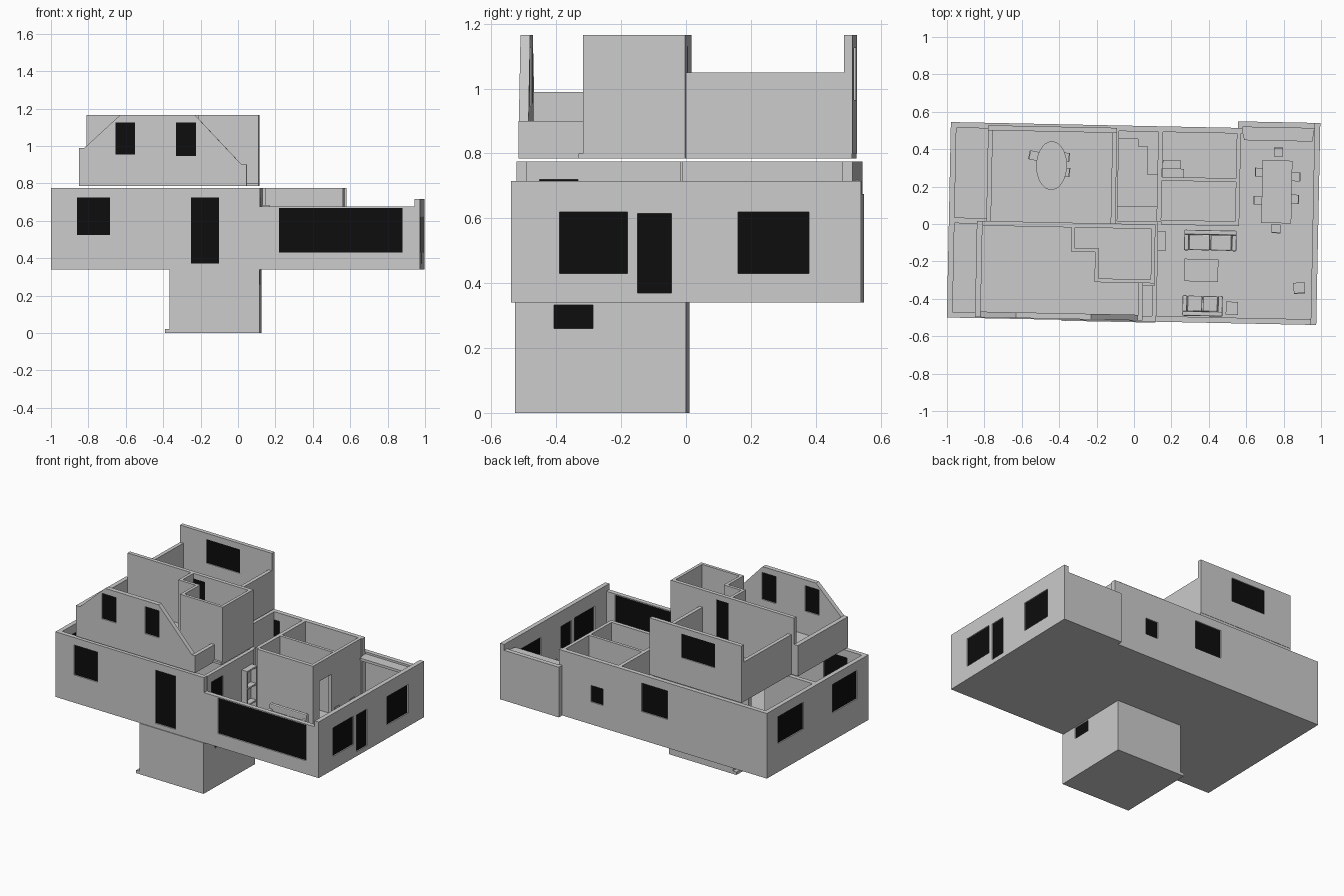
import bpy, bmesh, math
from mathutils import Matrix

if "Cube" in bpy.data.objects:
    bpy.data.objects.remove(bpy.data.objects["Cube"])

black = bpy.data.materials.new("dark_glass")
black.diffuse_color = (0.004, 0.004, 0.004, 1)
black.use_nodes = True
black.node_tree.nodes["Principled BSDF"].inputs["Base Color"].default_value = black.diffuse_color


def finish(name, bm, place=None, mat=None):
    bmesh.ops.recalc_face_normals(bm, faces=bm.faces)
    me = bpy.data.meshes.new(name)
    bm.to_mesh(me)
    bm.free()
    if place:
        me.transform(place)
    ob = bpy.data.objects.new(name, me)
    bpy.context.collection.objects.link(ob)
    if mat:
        me.materials.append(mat)
    return ob


def boxes(name, parts, place=None, mat=None):
    bm = bmesh.new()
    for x0, x1, y0, y1, z0, z1 in parts:
        m = Matrix.Translation(((x0 + x1) / 2, (y0 + y1) / 2, (z0 + z1) / 2)) @ Matrix.Diagonal((x1 - x0, y1 - y0, z1 - z0, 1))
        bmesh.ops.create_cube(bm, size=1, matrix=m)
    return finish(name, bm, place, mat)


def prism(name, pts, a, b, axis='z'):
    # profile in plan (axis z) or in elevation (axis y), extruded from a to b
    bm = bmesh.new()
    co = [(p, q, a) if axis == 'z' else (p, a, q) for p, q in pts]
    f = bm.faces.new([bm.verts.new(c) for c in co])
    r = bmesh.ops.extrude_face_region(bm, geom=[f])
    d = (0, 0, b - a) if axis == 'z' else (0, b - a, 0)
    bmesh.ops.translate(bm, vec=d, verts=[e for e in r['geom'] if isinstance(e, bmesh.types.BMVert)])
    return finish(name, bm)


def openings(ob, axis, t0, t1, holes, glass=True):
    # holes are (start, end, bottom, top) along the wall; each gets a recessed pane
    m = (t0 + t1) / 2

    def part(h, lo, hi):
        return (h[0], h[1], lo, hi, h[2], h[3]) if axis == 'x' else (lo, hi, h[0], h[1], h[2], h[3])
    cut = boxes("cutter", [part(h, t0 - .02, t1 + .02) for h in holes])
    cut.hide_render = True
    mod = ob.modifiers.new("openings", 'BOOLEAN')
    mod.operation, mod.object, mod.solver = 'DIFFERENCE', cut, 'EXACT'
    bpy.context.view_layer.objects.active = ob
    bpy.ops.object.modifier_apply(modifier=mod.name)
    bpy.data.objects.remove(cut)
    if glass:
        boxes(ob.name + "_panes", [part(h, m - .007, m + .007) for h in holes], mat=black)


def wall(name, x0, x1, y0, y1, z0, z1, holes=(), glass=True):
    ob = boxes(name, [(x0, x1, y0, y1, z0, z1)])
    if holes:
        if x1 - x0 > y1 - y0:
            openings(ob, 'x', y0, y1, holes, glass)
        else:
            openings(ob, 'y', x0, x1, holes, glass)


# Basement
boxes("basement_floor", [(-.38, .125, -.525, .003, 0, .02)])
wall("basement_front", -.355, .125, -.525, -.5, .02, .34)
wall("basement_back", -.355, .125, -.022, .003, .02, .34)
wall("basement_left", -.355, -.33, -.5, -.022, .02, .34)
wall("basement_right", .1, .125, -.5, -.022, .02, .34, [(-.405, -.285, .26, .333)])

# Main floor: slab and outer walls
F = .36
prism("main_floor", [(-.99, -.52), (.985, -.52), (.985, .56), (.545, .56), (.545, .525), (-.99, .525)], .34, F)
T = .775
wall("main_front_left", -.96, .125, -.52, -.49, F, T, [(-.85, -.675, .525, .725), (-.24, -.09, .37, .725)])
wall("main_front_right", .125, .955, -.52, -.49, F, .675, [(.23, .89, .43, .667)])
wall("main_left", -.99, -.96, -.52, .525, F, T, [(.15, .41, .53, .71), (-.4, -.15, .525, .715)])
wall("main_back", -.96, .57, .495, .525, F, T, [(.24, .33, .49, .6), (-.245, -.05, .53, .72)])
wall("main_right", .955, .985, -.52, .56, F, .715,
     [(-.37, -.16, .43, .62), (-.13, -.025, .37, .615), (.18, .4, .43, .62)])
wall("bay_back", .57, .955, .53, .56, F, .675)
wall("bay_side", .545, .57, .525, .56, F, .675)

# Main floor: inner walls
wall("inner_middle", -.96, .125, -.015, .015, F, T, [(-.6, -.48, F - .01, .66)], False)
wall("inner_hall", .105, .13, -.49, -.015, F, T, [(-.45, -.33, .37, .72)])
wall("inner_stair", -.115, -.09, .015, .495, F, T)
wall("inner_kitchen_left", .12, .145, .015, .495, F, T)
wall("inner_kitchen_front", .145, .545, .0, .025, F, T)
wall("inner_bath", .145, .545, .235, .255, F, T)
wall("inner_dining", .54, .562, .0, .495, F, T, [(.07, .19, F - .01, .65)], False)

# Built-in furniture
prism("corner_counter", [(-.09, .455), (.012, .455), (.012, .415), (.065, .415), (.065, .265),
                         (.12, .265), (.12, .495), (-.09, .495)], F, .47)
boxes("low_counter", [(-.09, .12, .015, .095, F, .45)])
boxes("bath_fixtures", [(.147, .245, .3, .345, F, .45), (.147, .26, .255, .3, F, .42)])
boxes("shelf_unit", [(.13, .17, -.14, -.13, F, .685), (.13, .17, -.045, -.035, F, .685)] +
      [(.13, .17, -.13, -.045, z, z + .01) for z in (.365, .45, .56, .675)])
prism("bay_canopy", [(.562, .53), (.58, .46), (.945, .46), (.955, .53)], .645, .662)

# Seating
def sofa(name, x, y, w, turn):
    h = w / 2
    ob = boxes(name, [(-h + .02, h - .02, -.05, .03, F, .41), (-h, h, .03, .055, F, .465),
                      (-h, -h + .025, -.055, .055, F, .435), (h - .025, h, -.055, .055, F, .435),
                      (-h + .027, -.002, -.053, .03, .41, .425), (.002, h - .027, -.053, .03, .41, .425)],
               Matrix.Translation((x, y, 0)) @ Matrix.Rotation(turn, 4, 'Z'))
    bv = ob.modifiers.new("soft_edges", 'BEVEL')
    bv.width, bv.segments = .006, 2


def chair(name, x, y, turn, z=F, s=.024):
    legs = [(a - .003, a + .003, b - .003, b + .003, 0, .055) for a in (-s + .004, s - .004) for b in (-s + .004, s - .004)]
    boxes(name, legs + [(-s, s, -s, s, .053, .06), (-s, s, s - .006, s, .06, .118)],
          Matrix.Translation((x, y, z)) @ Matrix.Rotation(math.radians(turn), 4, 'Z'))


def table(name, x0, x1, y0, y1, h, leg=.01):
    legs = [(a, a + leg, b, b + leg, F, F + h - .01) for a in (x0 + .01, x1 - leg - .01) for b in (y0 + .01, y1 - leg - .01)]
    boxes(name, legs + [(x0, x1, y0, y1, F + h - .012, F + h)])


sofa("sofa_back", .41, -.08, .28, 0)
sofa("sofa_front", .375, -.43, .215, math.pi)
table("coffee_table", .275, .455, -.3, -.18, .05)
table("side_table", .5, .565, -.475, -.405, .06)
chair("corner_chair", .89, -.325, -175, s=.03)

# Dining set
table("dining_table", .68, .84, .02, .355, .094)
for i, (x, y, t) in enumerate([(.765, .4, 0), (.76, -.01, 180), (.665, .29, 90), (.66, .14, 90),
                               (.86, .27, -90), (.855, .15, -90)]):
    chair("dining_chair_%d" % i, x, y, t)

# Upper floor: slab and walls
U, H = .8, 1.165
prism("upper_floor", [(-.84, -.515), (.055, -.515), (.055, -.33), (.115, -.33), (.115, 0), (-.1, 0),
                      (-.1, .51), (-.79, .51), (-.79, 0), (-.84, 0)], .785, U)
gable = prism("upper_gable", [(-.84, U), (.055, U), (.055, .9), (.03, .9), (-.22, H), (-.62, H),
                              (-.81, .99), (-.84, .99)], -.515, -.485, 'y')
openings(gable, 'x', -.515, -.485, [(-.645, -.54, .955, 1.125), (-.32, -.215, .945, 1.125)])
wall("upper_front_left", -.84, -.81, -.485, 0, U, .99)
wall("upper_front_right", .03, .055, -.485, -.315, U, .9)
wall("upper_middle", -.81, .115, -.025, 0, U, H, [(-.32, -.23, .81, 1.13)])
wall("upper_back_left", -.79, -.765, 0, .485, U, 1.05)
wall("upper_back_right", -.125, -.1, 0, .485, U, 1.05)
wall("upper_back", -.79, -.1, .485, .512, U, H, [(-.59, -.34, .965, 1.125)])

# Upper L-shaped stair tower, open at the top
boxes("tower_walls", [(-.335, -.315, -.155, -.025, U, H), (-.315, -.185, -.155, -.135, U, H),
                      (-.205, -.185, -.315, -.155, U, H), (-.185, .115, -.315, -.295, U, H),
                      (.095, .115, -.295, -.025, U, H)])

# Upper oval table and chairs
bm = bmesh.new()
for r, z, d in ((1, U + .088, .012), (.3, U + .041, .082)):
    bmesh.ops.create_cone(bm, cap_ends=True, segments=40, radius1=r, radius2=r, depth=d,
                          matrix=Matrix.Translation((-.447, .303, z)) @ Matrix.Diagonal((.082, .13, 1, 1)))
finish("oval_table", bm)
for i, (x, y, t) in enumerate([(-.545, .355, 80), (-.375, .35, -95), (-.372, .27, -95)]):
    chair("oval_table_chair_%d" % i, x, y, t, U)

# The whole house sits slightly turned
for ob in bpy.data.objects:
    ob.data.transform(Matrix.Rotation(-.0203, 4, 'Z'))
